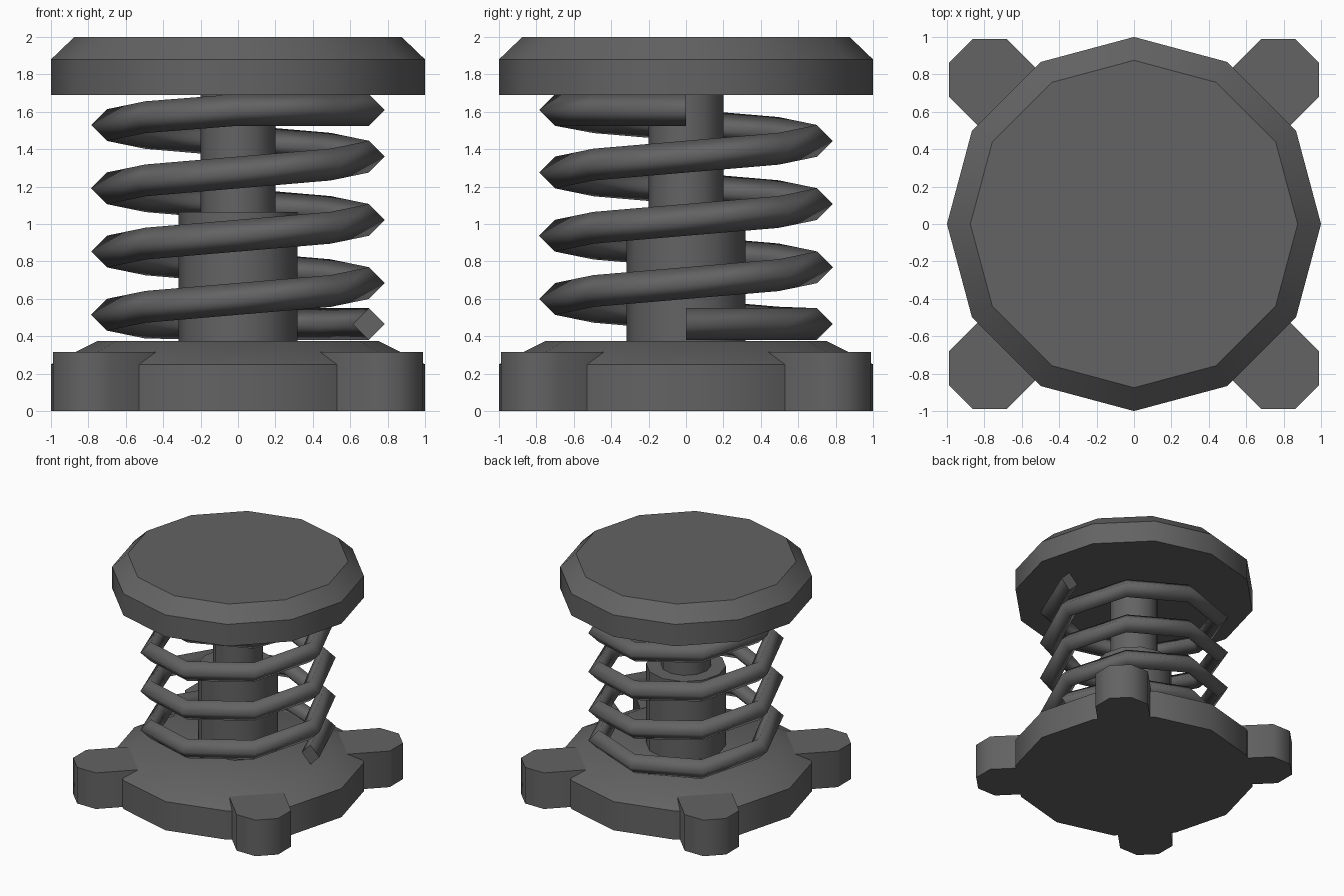
import bpy, bmesh, math
from mathutils import Vector

if "Cube" in bpy.data.objects:
    bpy.data.objects.remove(bpy.data.objects["Cube"])

metal = bpy.data.materials.new("dark_grey_metal")
metal.diffuse_color = (0.125, 0.125, 0.125, 1)
metal.use_nodes = True
metal.node_tree.nodes["Principled BSDF"].inputs["Base Color"].default_value = metal.diffuse_color


def finish(name, bm, angle=None):
    """Turn a bmesh into a named object, optionally smoothed by angle."""
    bmesh.ops.recalc_face_normals(bm, faces=bm.faces)
    mesh = bpy.data.meshes.new(name)
    bm.to_mesh(mesh)
    bm.free()
    mesh.materials.append(metal)
    obj = bpy.data.objects.new(name, mesh)
    bpy.context.collection.objects.link(obj)
    if angle:
        smooth(obj, angle)
    return obj


def smooth(obj, angle):
    bpy.ops.object.select_all(action='DESELECT')
    obj.select_set(True)
    bpy.context.view_layer.objects.active = obj
    bpy.ops.object.shade_smooth_by_angle(angle=math.radians(angle))


def skin(bm, rings):
    """Bridge equal rings of points with smooth sides and flat end faces."""
    loops = [[bm.verts.new(p) for p in ring] for ring in rings]
    n = len(loops[0])
    for a, b in zip(loops, loops[1:]):
        for i in range(n):
            j = (i + 1) % n
            bm.faces.new((a[i], a[j], b[j], b[i])).smooth = True
    bm.faces.new(loops[0][::-1])
    bm.faces.new(loops[-1])


def lathe(name, profile, sides=12, angle=40):
    """Turned part from (radius, height) pairs."""
    bm = bmesh.new()
    skin(bm, [[(r * math.cos(math.tau * i / sides), r * math.sin(math.tau * i / sides), z)
               for i in range(sides)] for r, z in profile])
    return finish(name, bm, angle)


# Base disc with a shallow conical top
base = lathe("base", [(1, 0), (1, 0.25), (0.75, 0.375)])

# Four mounting lugs with half-octagon ends, on the diagonals
LUG_R, LUG_C, LUG_TOP = 0.237, 1.09, 0.315
outline = [(0.72, -0.219)]
outline += [(LUG_C + LUG_R * math.cos(math.radians(a)), LUG_R * math.sin(math.radians(a)))
            for a in (-67.5, -22.5, 22.5, 67.5)]
outline += [(0.72, 0.219)]
bm = bmesh.new()
for k in range(4):
    a = math.radians(45 + 90 * k)
    flat = [(u * math.cos(a) - v * math.sin(a), u * math.sin(a) + v * math.cos(a))
            for u, v in outline]
    skin(bm, [[(x, y, z) for x, y in flat] for z in (0, LUG_TOP)])
finish("mounting_lugs", bm, 50)

# Telescoping post
lathe("lower_post", [(0.317, 0.36), (0.317, 1.063)])
lathe("upper_post", [(0.2, 1.05), (0.2, 1.70)])

# Bevelled top cap
lathe("top_cap", [(1, 1.69), (1, 1.88), (0.875, 2)])

# Coil spring: four turns of eight steps, square wire, levelled at both ends
COIL_R, WIRE, PITCH = 0.70, 0.085, 0.338
rings = []
for s in range(33):
    a = math.tau * s / 8
    z = min(max(0.346 + PITCH * s / 8, 0.465), 1.61)
    out = Vector((math.cos(a), math.sin(a), 0))
    rings.append([out * (COIL_R + WIRE * du) + Vector((0, 0, z + WIRE * dz))
                  for du, dz in ((1, 0), (0, 1), (-1, 0), (0, -1))])
bm = bmesh.new()
skin(bm, rings)
finish("coil_spring", bm)
